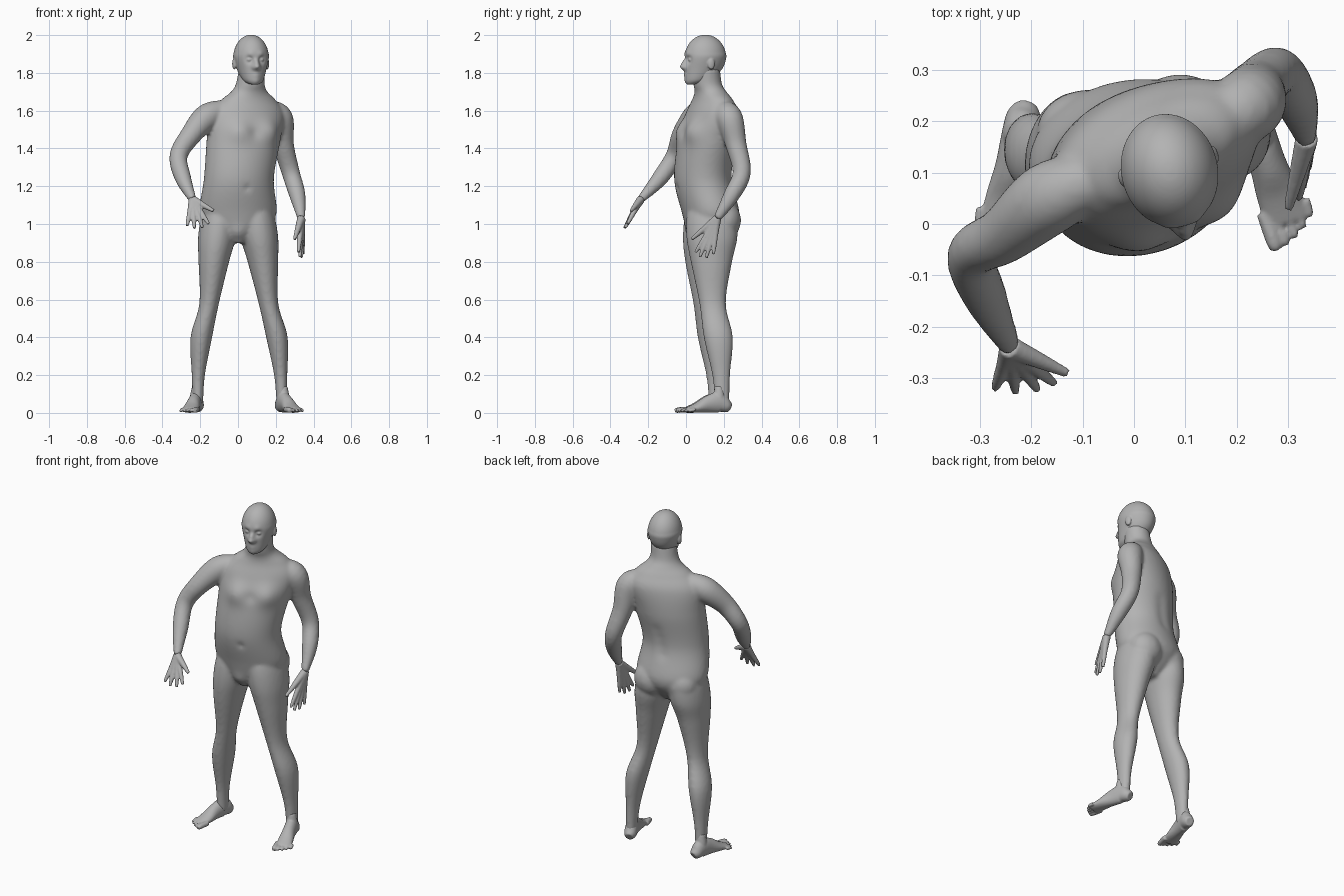
import bpy, bmesh, math
from mathutils import Vector, Matrix

cube = bpy.data.objects.get("Cube")
if cube:
    bpy.data.objects.remove(cube)

skin = bpy.data.materials.new("grey_skin")
skin.use_nodes = True
skin.diffuse_color = (0.45, 0.45, 0.45, 1)
skin.node_tree.nodes["Principled BSDF"].inputs["Base Color"].default_value = skin.diffuse_color


def spline(rows, steps):
    """Smooth curve through rows of equal length."""
    rows = [Vector(row) for row in rows]
    last = len(rows) - 1
    curve = []
    for i in range(last):
        start, end = rows[i], rows[i + 1]
        leave = (end - rows[max(i - 1, 0)]) / 2
        arrive = (rows[min(i + 2, last)] - start) / 2
        for step in range(steps):
            t = step / steps
            ease = t * t * (3 - 2 * t)
            curve.append(start.lerp(end, ease) + leave * t * (1 - t) ** 2 - arrive * t * t * (1 - t))
    return curve + [rows[last]]


def loft(bm, rows, steps=6, sides=24, level=False):
    """Skin ellipses (centre, width, depth, yaw); they follow the path unless level."""
    path = spline([(*centre, width, depth, yaw) for centre, width, depth, yaw in rows], steps)
    last = len(path) - 1
    rings = []
    for i, point in enumerate(path):
        centre, width, depth, yaw = Vector(point[:3]), point[3], point[4], point[5]
        turn = Matrix.Rotation(yaw, 3, 'Z')
        if not level:
            along = Vector(path[min(i + 1, last)][:3]) - Vector(path[max(i - 1, 0)][:3])
            turn = Vector((0, 0, -1)).rotation_difference(along).to_matrix() @ turn
        angles = [math.tau * k / sides for k in range(sides)]
        rings.append([bm.verts.new(centre + turn @ Vector((width * math.cos(a), depth * math.sin(a), 0)))
                      for a in angles])
    for ring, following in zip(rings, rings[1:]):
        for k in range(sides):
            bm.faces.new((ring[k], ring[k - 1], following[k - 1], following[k]))
    bm.faces.new(rings[0])
    bm.faces.new(reversed(rings[-1]))
    bmesh.ops.recalc_face_normals(bm, faces=bm.faces)
    return [vert for ring in rings for vert in ring]


def tube(bm, points, radii, sides=24):
    loft(bm, [(point, radius, radius, 0) for point, radius in zip(points, radii)], sides=sides)


def sculpt(bm, verts, bumps):
    """Push the surface out, or in, around each (point, radius, amount)."""
    bm.normal_update()
    pushes = []
    for vert in verts:
        push = sum(amount * math.exp(-((vert.co - Vector(point)).length / radius) ** 2)
                   for point, radius, amount in bumps)
        pushes.append(vert.normal * push)
    for vert, push in zip(verts, pushes):
        vert.co += push


def ball(bm, centre, size):
    shape = Matrix.Translation(centre) @ Matrix.Diagonal((*size, 1))
    bmesh.ops.create_uvsphere(bm, u_segments=32, v_segments=16, radius=1, matrix=shape)


def finish(bm, name, voxel, rounds, place=Matrix()):
    """Fuse the pieces of one part into a single soft skin."""
    bm.transform(place)
    bmesh.ops.recalc_face_normals(bm, faces=bm.faces)
    mesh = bpy.data.meshes.new(name)
    bm.to_mesh(mesh)
    bm.free()
    mesh.materials.append(skin)
    part = bpy.data.objects.new(name, mesh)
    bpy.context.collection.objects.link(part)
    fuse = part.modifiers.new("fuse", 'REMESH')
    fuse.mode = 'VOXEL'
    fuse.voxel_size = voxel
    fuse.use_smooth_shade = True
    soften = part.modifiers.new("soften", 'SMOOTH')
    soften.factor = 0.5
    soften.iterations = rounds


# Torso and neck: leaning and twisting more with height
body = bmesh.new()
torso_profile = [
    (.9, .11, .05, .07), (.97, .125, .15, .12), (1.06, .13, .205, .15), (1.24, .09, .187, .15),
    (1.44, .115, .2, .15), (1.58, .14, .21, .125), (1.655, .14, .155, .095),
    (1.7, .13, .1, .08), (1.74, .115, .077, .075), (1.82, .11, .07, .07)]
torso = loft(body, [((max(0, .12 * (z - 1.2)), y, z), width, depth, (z - .75) / 2)
                    for z, y, width, depth in torso_profile], steps=14, sides=96, level=True)

# Chest, breastbone, navel, groin and spine
sculpt(body, torso, [
    ((.01, -.03, 1.49), .06, .022), ((.17, .03, 1.49), .06, .022), ((.09, -.01, 1.48), .03, -.008),
    ((.05, -.05, 1.19), .016, -.012), ((0, 0, .95), .04, .012)])
sculpt(body, torso, [((z / 5 - .25, .24, z), .03, -.006) for z in (1.2, 1.25, 1.3, 1.35)])

# Legs and buttocks: the left side stands slightly further back
leg_profile = [(.08, .13, 1.14, .07), (.095, .13, 1.05, .096), (.112, .128, .93, .1),
               (.13, .12, .8, .081), (.157, .125, .58, .052), (.2, .155, .4, .057),
               (.218, .17, .2, .035), (.222, .175, .05, .028)]
for side in (-1, 1):
    loft(body, [((side * x + (1 - z) / 100, y + side * .016 * min(1, 3 - 2.6 * z), z), r, r * 1.35, 0)
                for x, y, z, r in leg_profile], level=True, sides=32)
    ball(body, (side * .09, .19 + side * .015, 1.02), (.1, .086, .1))


def arm(points):
    """Shoulder to wrist, rooted in the chest."""
    shoulder = Vector(points[0])
    root = shoulder.lerp(Vector((.05, .14, 1.66)), .4)
    tube(body, [root, *points], (.055, .071, .056, .048, .043, .021))


def hand(name, wrist, index_tip, little_tip, thumb_tip):
    bm = bmesh.new()
    wrist, thumb_tip = Vector(wrist), Vector(thumb_tip)
    for i in range(4):
        tip = Vector(index_tip).lerp(Vector(little_tip), i / 3)
        if i in (1, 2):
            tip += (tip - wrist) * .12
        knuckle = wrist.lerp(tip, .48)
        tube(bm, (wrist, wrist.lerp(knuckle, .5), knuckle, wrist.lerp(tip, .75), tip),
             (.023, .018, .0145, .012, .008), sides=14)
    tube(bm, (wrist, wrist.lerp(thumb_tip, .5), thumb_tip), (.022, .016, .009), sides=14)
    finish(bm, name, .005, 2)


# Arms and hands: right one reaching forward, left one hanging back
right_wrist, left_wrist = (-.24, -.24, 1.13), (.335, .165, 1.03)
arm([(-.165, .05, 1.565), (-.25, -.02, 1.47), (-.315, -.06, 1.36), (-.29, -.14, 1.24), right_wrist])
arm([(.22, .23, 1.56), (.24, .265, 1.42), (.28, .295, 1.27), (.315, .24, 1.15), left_wrist])
finish(body, "body", .01, 5)
hand("right_hand", right_wrist, (-.155, -.31, 1), (-.27, -.32, .99), (-.13, -.29, 1.07))
hand("left_hand", left_wrist, (.32, .05, .85), (.345, .145, .84), (.3, .03, .92))

# Head: jaw profile below, half ellipsoid cranium above
head = bmesh.new()
jaw = [((0, -.07, 1.74), .026, .026, 0), ((0, -.04, 1.762), .054, .066, 0),
       ((0, -.008, 1.82), .077, .1, 0)]
arcs = [math.radians(angle) for angle in range(0, 90, 15)] + [1.53]
cranium = [((0, .003, 1.88 + .122 * math.sin(a)), .093 * math.cos(a), .111 * math.cos(a), 0)
           for a in arcs]
skull = loft(head, jaw + cranium, steps=9, sides=72, level=True)

# Nose, its bridge, lips and chin
sculpt(head, skull, [((0, -.105, 1.832), .017, .03), ((0, -.11, 1.857), .013, .015),
                     ((0, -.1, 1.788), .018, .006), ((0, -.1, 1.757), .018, .005)])

# Eye sockets, brows, nostrils, eyes and ears
for side in (-1, 1):
    sculpt(head, skull, [((side * .034, -.1, 1.87), .018, -.016), ((side * .03, -.105, 1.9), .018, .005),
                         ((side * .014, -.11, 1.828), .008, .005)])
    ball(head, (side * .033, -.086, 1.87), (.014, .013, .011))
    ball(head, (side * .09, .012, 1.848), (.01, .019, .031))
finish(head, "head", .005, 2, Matrix.Translation((.07, .1, 0)) @ Matrix.Rotation(.25, 4, 'Z'))

# Feet: flat soles, big toe on the inner side
foot_profile = [(.06, .022, .025), (.04, .034, .036), (0, .036, .055), (-.06, .036, .046),
                (-.12, .042, .028), (-.18, .044, .014)]
for side, name, ankle, yaw in ((-1, "right_foot", (-.222, .17, 0), -.2),
                               (1, "left_foot", (.24, .175, 0), .33)):
    bm = bmesh.new()
    loft(bm, [((0, y, height), width, height, 0) for y, width, height in foot_profile])
    tube(bm, ((0, 0, .14), (0, 0, .09), (0, 0, .05)), (.022, .032, .036))
    for toe in range(5):
        x = side * (toe * .021 - .038)
        radius = .0095 if toe else .015
        tip = toe * toe / 400 - .225
        tube(bm, ((x, -.15, .018), (x, tip + .02, .015), (x, tip, .011)),
             (radius, radius, radius * .75), sides=14)
    for vert in bm.verts:
        vert.co.z = max(vert.co.z, 0)
    finish(bm, name, .005, 2, Matrix.Translation(ankle) @ Matrix.Rotation(yaw, 4, 'Z'))
